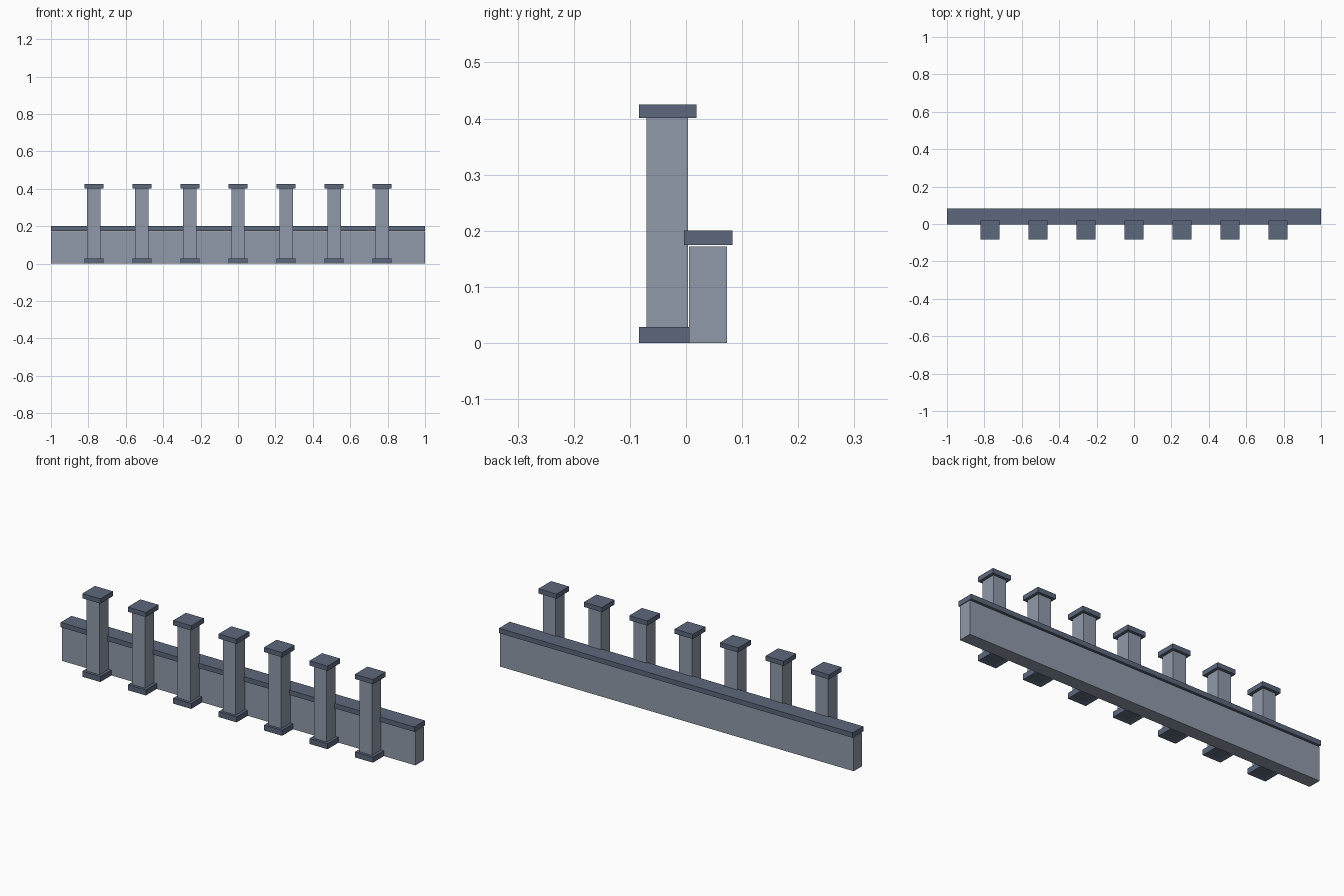
import bpy, bmesh

if "Cube" in bpy.data.objects:
    bpy.data.objects.remove(bpy.data.objects["Cube"])


def material(name, rgb):
    m = bpy.data.materials.new(name)
    m.diffuse_color = (*rgb, 1)
    m.use_nodes = True
    m.node_tree.nodes["Principled BSDF"].inputs["Base Color"].default_value = m.diffuse_color
    return m


stone = material("light grey stone", (0.283, 0.323, 0.402))
slate = material("dark slate", (0.110, 0.138, 0.202))


def box(name, lo, hi, mat, recess=0):
    bm = bmesh.new()
    bmesh.ops.create_cube(bm, size=1)
    for v in bm.verts:
        v.co = [(a + b) / 2 + c * (b - a) for a, b, c in zip(lo, hi, v.co)]
    if recess:  # shallow square socket in the underside
        bm.normal_update()
        bottom = [f for f in bm.faces if f.normal.z < -0.9]
        bmesh.ops.inset_region(bm, faces=bottom, thickness=0.023)
        bmesh.ops.translate(bm, verts=bottom[0].verts, vec=(0, 0, recess))
    mesh = bpy.data.meshes.new(name)
    bm.to_mesh(mesh)
    bm.free()
    mesh.materials.append(mat)
    ob = bpy.data.objects.new(name, mesh)
    bpy.context.collection.objects.link(ob)
    return ob


# Low wall with its overhanging coping
box("wall", (-1, 0.005, 0), (1, 0.073, 0.172), stone)
box("coping", (-1, -0.004, 0.175), (1, 0.0825, 0.2), slate)

# Row of seven square pillars, each with a plinth and a cap
PITCH, HALF_POST, HALF_CAP, Y = 0.257, 0.036, 0.051, -0.0325
for i in range(-3, 4):
    x = i * PITCH
    box("pillar", (x - HALF_POST, Y - 0.0375, 0.02),
        (x + HALF_POST, Y + 0.0365, 0.405), stone)
    box("plinth", (x - HALF_CAP, Y - HALF_CAP, 0),
        (x + HALF_CAP, Y + HALF_CAP, 0.028), slate, recess=0.005)
    box("cap", (x - HALF_CAP, Y - HALF_CAP, 0.401),
        (x + HALF_CAP, Y + HALF_CAP, 0.425), slate)
